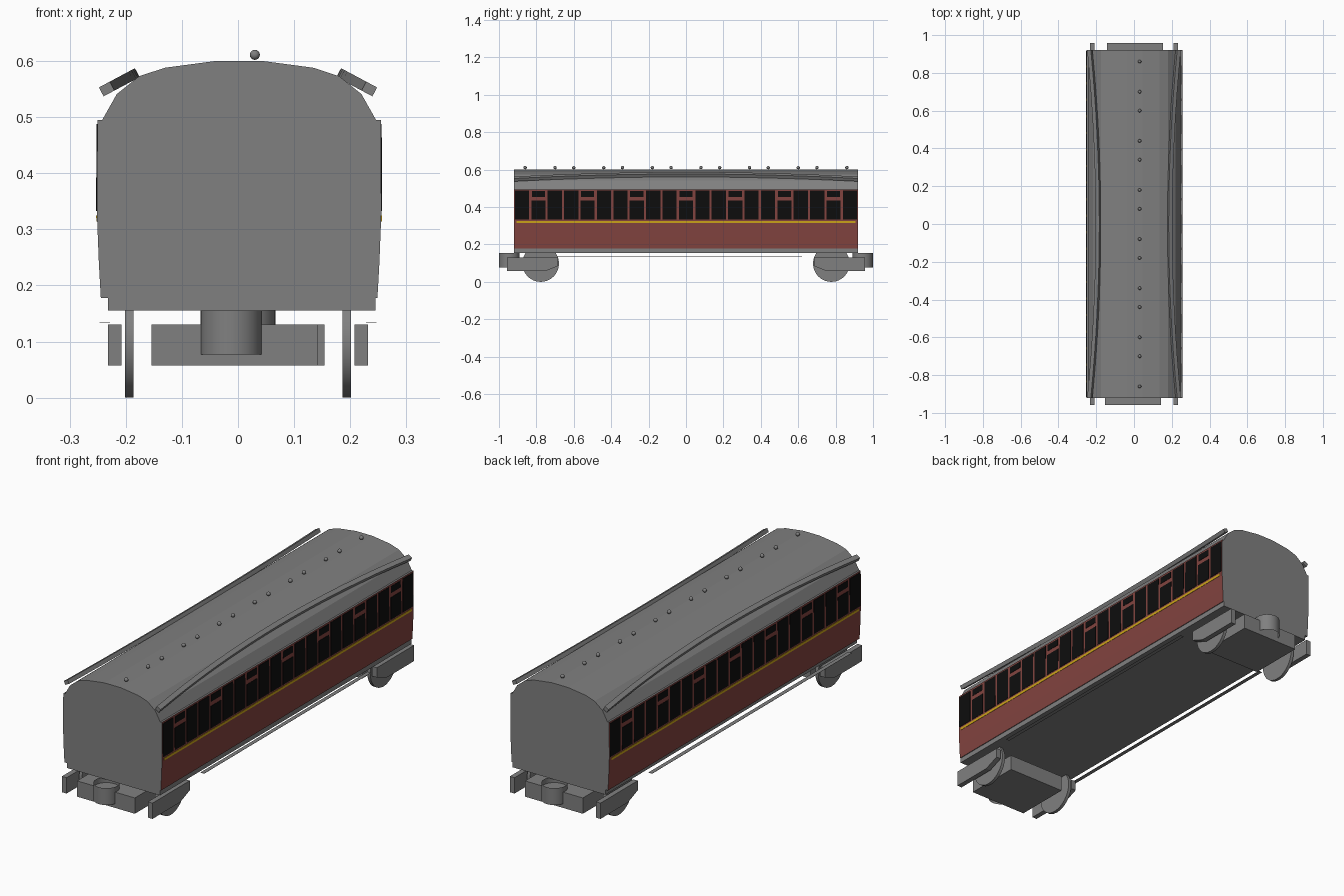
import bpy, bmesh, math
from mathutils import Vector

if "Cube" in bpy.data.objects:
    bpy.data.objects.remove(bpy.data.objects["Cube"])


def material(name, rgb):
    m = bpy.data.materials.new(name)
    m.diffuse_color = (*rgb, 1)
    m.use_nodes = True
    m.node_tree.nodes["Principled BSDF"].inputs["Base Color"].default_value = m.diffuse_color
    return m


GREY = material("mid_grey", (0.216, 0.216, 0.216))
RED = material("maroon_red", (0.225, 0.057, 0.05))
BLACK = material("window_black", (0.004, 0.004, 0.004))
GOLD = material("gold", (0.62, 0.38, 0.01))
CX = 0.002      # body centre line
HALF = 0.92     # half body length


def finish(name, bm, *mats, recalc=True):
    if recalc:
        bmesh.ops.recalc_face_normals(bm, faces=bm.faces[:])
    me = bpy.data.meshes.new(name)
    bm.to_mesh(me)
    bm.free()
    for m in mats:
        me.materials.append(m)
    ob = bpy.data.objects.new(name, me)
    bpy.context.collection.objects.link(ob)
    return ob


def loft(bm, rings):
    """Skin a row of closed sections and cap both ends."""
    rows = [[bm.verts.new(p) for p in r] for r in rings]
    n = len(rows[0])
    for a, b in zip(rows, rows[1:]):
        for i in range(n):
            j = (i + 1) % n
            bm.faces.new((a[i], a[j], b[j], b[i]))
    bm.faces.new(rows[0])
    bm.faces.new(rows[-1])


def box(name, lo, hi, mat):
    bm = bmesh.new()
    loft(bm, [[(lo[0], y, lo[2]), (hi[0], y, lo[2]), (hi[0], y, hi[2]), (lo[0], y, hi[2])]
              for y in (lo[1], hi[1])])
    return finish(name, bm, mat)


def cylinder(name, centre, r, depth, axis, caps, segs=32):
    bm = bmesh.new()
    bmesh.ops.create_cone(bm, cap_ends=caps, segments=segs, radius1=r, radius2=r, depth=depth)
    rot = Vector((0, 0, 1)).rotation_difference(Vector(axis)).to_matrix().to_4x4()
    bmesh.ops.transform(bm, matrix=rot, verts=bm.verts[:])
    bmesh.ops.translate(bm, vec=centre, verts=bm.verts[:])
    for f in bm.faces:
        f.smooth = len(f.verts) == 4
    return finish(name, bm, GREY, recalc=caps)


# Body shell: half profile mirrored, sides red, roof and ends grey
half = [(0.2465, 0.178), (0.250, 0.24), (0.2535, 0.33), (0.2525, 0.495), (0.244, 0.495),
        (0.218, 0.541), (0.178, 0.573), (0.132, 0.588), (0.042, 0.600)]
profile = half + [(-x, z) for x, z in reversed(half)]
bm = bmesh.new()
loft(bm, [[(CX + x, y, z) for x, z in profile] for y in (-HALF, HALF)])
bmesh.ops.recalc_face_normals(bm, faces=bm.faces[:])
for f in bm.faces:
    z = f.calc_center_median().z
    f.material_index = int(abs(f.normal.x) > 0.95 and 0.178 < z < 0.495)
finish("carriage_body", bm, GREY, RED)

# Sole plate
box("sole_plate", (-0.232, -HALF, 0.155), (0.245, HALF, 0.179), GREY)


# Thin plates following the curved sides
def side_x(z):
    for (x0, z0), (x1, z1) in zip(half, half[1:4]):
        if z0 <= z <= z1:
            return x0 + (x1 - x0) * (z - z0) / (z1 - z0)


def side_plate(bm, s, y0, y1, z0, z1, out=0.0015):
    loft(bm, [[(CX + s * (side_x(z) + o), y, z)
               for z, o in ((z0, -out), (z0, out), (z1, out), (z1, -out))] for y in (y0, y1)])


for s, side in ((1, "right"), (-1, "left")):
    # Windows: every third is a door window with a crossbar
    bm = bmesh.new()
    for i in range(-10, 11):
        y = i * 0.0877
        lo, hi = max(y - 0.038, -0.917), min(y + 0.038, 0.917)
        if i % 3 == 0:
            side_plate(bm, s, lo, hi, 0.333, 0.435)
            side_plate(bm, s, lo + 0.003, hi - 0.003, 0.455, 0.486)
        else:
            side_plate(bm, s, lo, hi, 0.333, 0.488)
    finish(side + "_windows", bm, BLACK)

    # Gold waist line
    bm = bmesh.new()
    side_plate(bm, s, -0.905, 0.905, 0.314, 0.325)
    finish(side + "_waist_line", bm, GOLD)

    # Arched rain strip lying on the roof slope
    bm = bmesh.new()
    rings = []
    for k in range(17):
        t = k / 8 - 1
        u = 0.051 * (1 - t * t)
        ring = []
        for a, h in ((0, 0), (0.022, 0), (0.022, 0.018), (0, 0.018)):
            x = 0.2395 - 0.88 * (u + a) + 0.47 * h
            z = 0.537 + 0.47 * (u + a) + 0.88 * h
            ring.append((s * x, t * HALF, z))
        rings.append(ring)
    loft(bm, rings)
    finish(side + "_rain_strip", bm, GREY)

# Flat rods along the underframe
box("right_rod", (0.228, -0.60, 0.134), (0.247, 0.62, 0.135), GREY)
box("left_rod", (-0.247, -0.86, 0.134), (-0.228, 0.60, 0.135), GREY)

# Roof lamp tops
bm = bmesh.new()
for y in (0.08, 0.18, 0.34, 0.44, 0.60, 0.70, 0.86):
    for s in (1, -1):
        new = bmesh.ops.create_uvsphere(bm, u_segments=12, v_segments=8, radius=0.009)["verts"]
        bmesh.ops.translate(bm, vec=(0.03, s * y, 0.611), verts=new)
for f in bm.faces:
    f.smooth = True
finish("roof_lamp_tops", bm, GREY)

# Bogies: the rear one is the front one turned half round
for e, end in ((-1, "front"), (1, "rear")):
    xs = sorted((e * 0.154, e * -0.142))
    ys = sorted((e * 0.957, e * 0.69))
    box(end + "_bogie_block", (xs[0], ys[0], 0.057), (xs[1], ys[1], 0.13), GREY)
    cylinder(end + "_coupling_tube", (e * 0.012, e * 0.945, 0.116), 0.055, 0.078, (0, 0, 1), False)
    outline = [(0.957, 0.13), (0.957, 0.057), (0.755, 0.057), (0.684, 0.085), (0.684, 0.13)]
    for s, side in ((1, "right"), (-1, "left")):
        bm = bmesh.new()
        loft(bm, [[(s * x, e * y, z) for y, z in outline] for x in (0.208, 0.232)])
        finish(f"{end}_{side}_bogie_frame", bm, GREY)
        cylinder(f"{end}_{side}_wheel", (s * 0.194, e * 0.777, 0.098), 0.098, 0.015,
                 (1, 0, 0), True)
